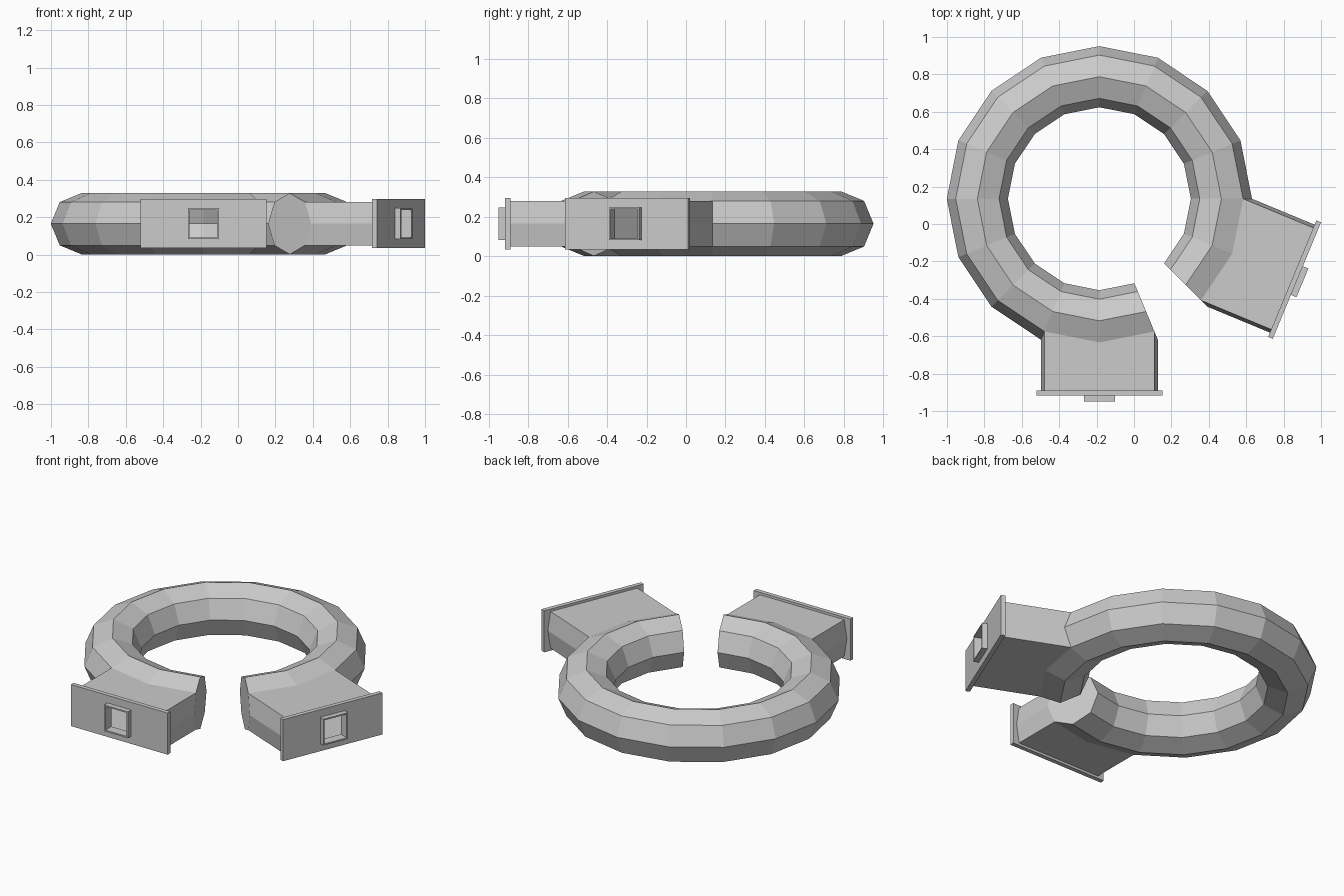
import bpy, bmesh
from math import radians, cos, sin
from mathutils import Vector

cube = bpy.data.objects.get("Cube")
if cube:
    bpy.data.objects.remove(cube)

GREY = (0.6, 0.6, 0.6, 1)
grey = bpy.data.materials.new("plain grey")
grey.use_nodes = True
grey.diffuse_color = GREY
grey.node_tree.nodes["Principled BSDF"].inputs["Base Color"].default_value = GREY

CENTRE = Vector((-0.185, 0.135, 0.165))
RING, TUBE = 0.6525, 0.1635      # ring radius, tube radius
STEP, SIDES = 22.5, 8
# port direction in degrees, distance from ring centre to the flange
PORTS = {"front": (-90, 1.026), "left": (-22.5, 1.116)}


def direction(deg):
    return Vector((cos(radians(deg)), sin(radians(deg)), 0))


def finish(bm, name):
    mesh = bpy.data.meshes.new(name)
    bm.to_mesh(mesh)
    bm.free()
    mesh.materials.append(grey)
    obj = bpy.data.objects.new(name, mesh)
    bpy.context.scene.collection.objects.link(obj)


# Open ring: octagonal tube swept round, with one segment missing
bm = bmesh.new()
loops = []
for i in range(16):
    out = direction(-45 + i * STEP)
    loops.append([bm.verts.new(CENTRE + out * (RING + TUBE * cos(radians(45 * k)))
                               + Vector((0, 0, TUBE * sin(radians(45 * k)))))
                  for k in range(SIDES)])
outer = {}
for i in range(15):
    for k in range(SIDES):
        n = (k + 1) % SIDES
        face = bm.faces.new((loops[i][k], loops[i + 1][k], loops[i + 1][n], loops[i][n]))
        if k in (0, SIDES - 1):
            outer.setdefault(i, []).append(face)
bm.faces.new(loops[0])
bm.faces.new(loops[-1])
bmesh.ops.recalc_face_normals(bm, faces=bm.faces)

# Hollow housings: outer walls of two segments drawn out to each flange
for first, (deg, reach) in ((13, PORTS["front"]), (0, PORTS["left"])):
    axis = direction(deg)
    result = bmesh.ops.extrude_face_region(bm, geom=outer[first] + outer[first + 1])["geom"]
    for v in (e for e in result if isinstance(e, bmesh.types.BMVert)):
        v.co += axis * (reach - (v.co - CENTRE).dot(axis))
    ends = [e for e in result if isinstance(e, bmesh.types.BMFace)]
    old = [f for f in outer[first] + outer[first + 1] if f.is_valid]
    bmesh.ops.delete(bm, geom=list(set(ends + old)), context='FACES')
finish(bm, "ring_with_housings")


def window_plate(name, deg, near, far, half_w, half_h, hole):
    """Rectangular plate with a square hole, facing outward along deg."""
    axis, side, up = direction(deg), direction(deg + 90), Vector((0, 0, 1))
    corners = ((-1, -1), (1, -1), (1, 1), (-1, 1))
    bm = bmesh.new()
    rows = [[bm.verts.new(CENTRE + axis * d + side * (a * w) + up * (b * h)) for a, b in corners]
            for d, w, h in ((near, half_w, half_h), (far, half_w, half_h),
                            (far, hole, hole), (near, hole, hole))]
    for r in range(4):
        a, b = rows[r], rows[(r + 1) % 4]
        for k in range(4):
            n = (k + 1) % 4
            bm.faces.new((a[k], a[n], b[n], b[k]))
    bmesh.ops.recalc_face_normals(bm, faces=bm.faces)
    finish(bm, name)


# Flange and raised window frame on each housing
for label, (deg, reach) in PORTS.items():
    window_plate(label + "_flange", deg, reach, reach + 0.027, 0.337, 0.131, 0.074)
    window_plate(label + "_window_frame", deg, reach + 0.027, reach + 0.059, 0.083, 0.083, 0.074)
